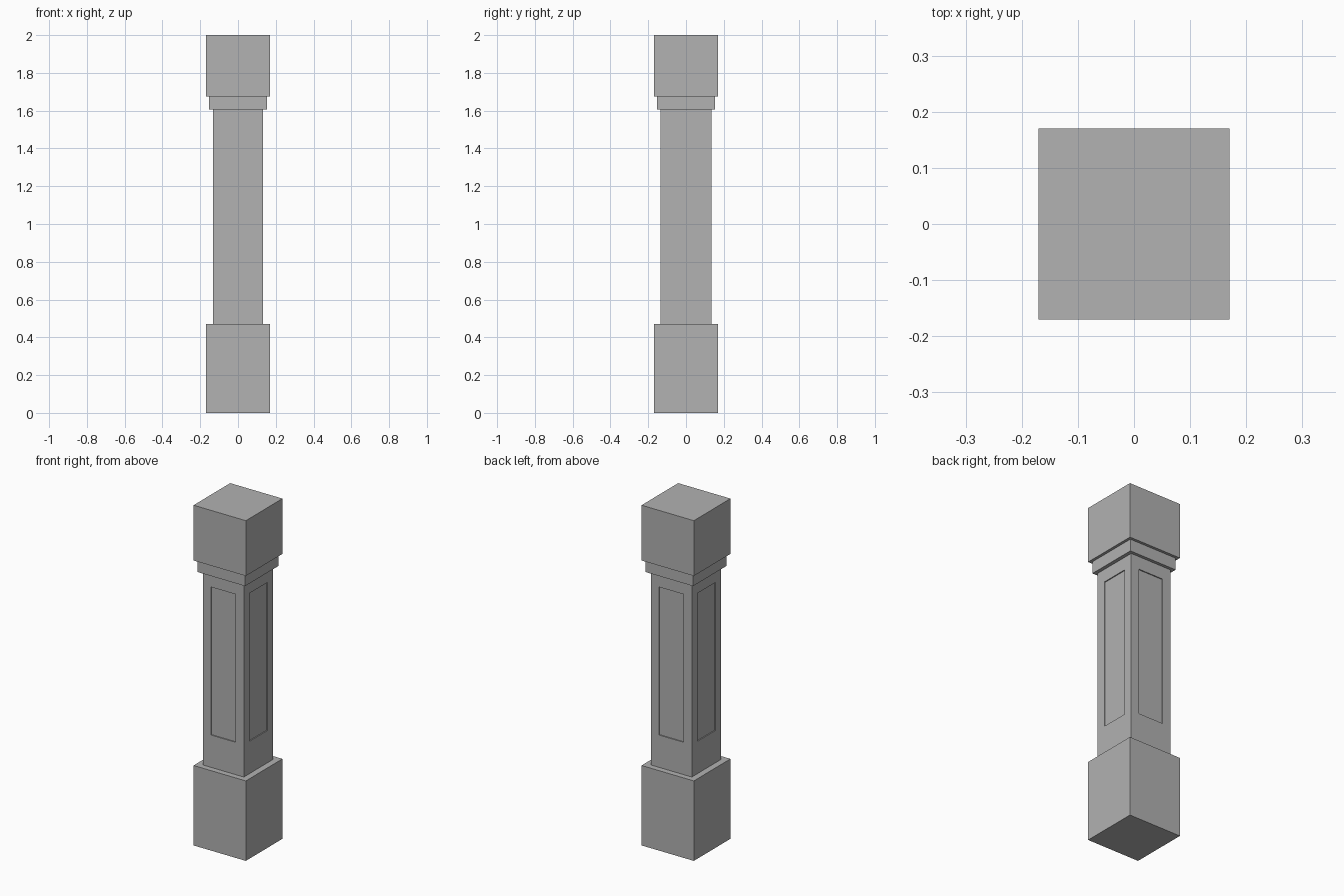
import bpy
import bmesh

cube = bpy.data.objects.get("Cube")
if cube:
    bpy.data.objects.remove(cube, do_unlink=True)

# Single stone colour
stone = bpy.data.materials.new("grey_stone")
stone.use_nodes = True
grey = (0.445, 0.445, 0.445, 1)
stone.diffuse_color = grey
stone.node_tree.nodes["Principled BSDF"].inputs["Base Color"].default_value = grey


def block_mesh(half_x, half_y, bottom, top):
    bm = bmesh.new()
    bmesh.ops.create_cube(bm, size=2)
    for v in bm.verts:
        v.co.x *= half_x
        v.co.y *= half_y
        v.co.z = top if v.co.z > 0 else bottom
    return bm


def finish(bm, name):
    bm.normal_update()
    mesh = bpy.data.meshes.new(name)
    bm.to_mesh(mesh)
    bm.free()
    mesh.materials.append(stone)
    obj = bpy.data.objects.new(name, mesh)
    bpy.context.collection.objects.link(obj)
    return obj


# Plinth, collar and cap
for name, half, bottom, top in (
    ("base_block", 0.17, 0, 0.47),
    ("collar", 0.154, 1.605, 1.675),
    ("cap_block", 0.17, 1.675, 2),
):
    finish(block_mesh(half, half, bottom, top), name)

# Shaft with a shallow recessed panel on each side
margin, depth = 0.053, 0.006
panel_bottom, panel_top = 0.66, 1.53
bm = block_mesh(0.133, 0.136, 0.47, 1.605)
bm.normal_update()
sides = [f for f in bm.faces if abs(f.normal.z) < 0.5]
bmesh.ops.inset_individual(bm, faces=sides, thickness=margin, use_even_offset=True)
for face in sides:
    middle = face.calc_center_median().z
    for v in face.verts:
        v.co.z = panel_top if v.co.z > middle else panel_bottom
bm.normal_update()
for face in bmesh.ops.extrude_discrete_faces(bm, faces=sides)["faces"]:
    face.normal_update()
    bmesh.ops.translate(bm, verts=face.verts[:], vec=-face.normal * depth)
finish(bm, "panelled_shaft")
